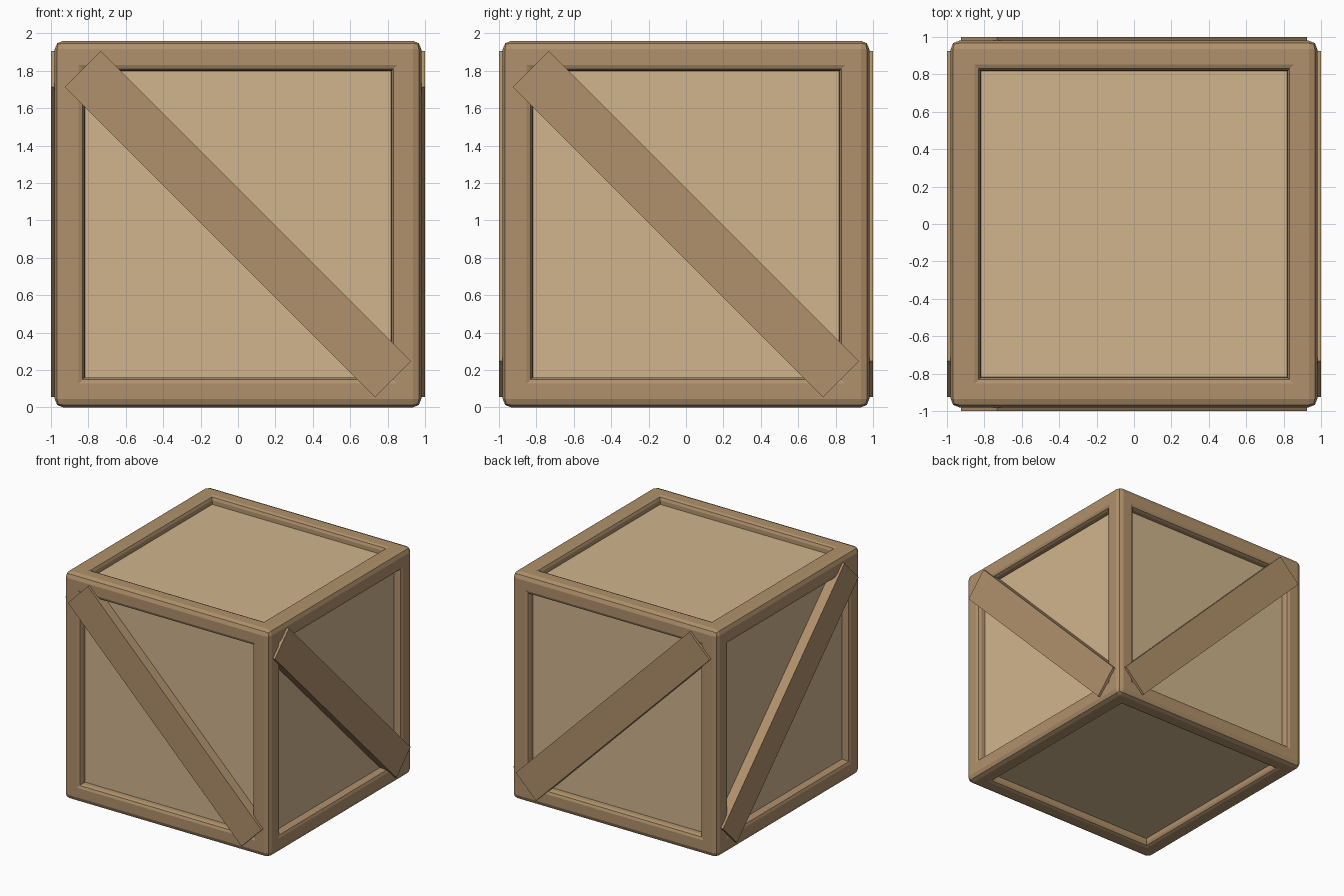
import bpy
import bmesh
from math import radians
from mathutils import Matrix, Vector

default = bpy.data.objects.get("Cube")
if default:
    bpy.data.objects.remove(default, do_unlink=True)

HALF = 0.98        # half size of the crate body
OPENING = 0.775    # half size of each recessed panel
RECESS = 0.065     # depth of the panels
REACH = 1.0        # outer face of the braces


def make_material(name, color):
    mat = bpy.data.materials.new(name)
    mat.use_nodes = True
    mat.diffuse_color = color
    mat.node_tree.nodes["Principled BSDF"].inputs["Base Color"].default_value = color
    return mat


def make_object(name, bm, materials):
    mesh = bpy.data.meshes.new(name)
    bm.to_mesh(mesh)
    bm.free()
    for mat in materials:
        mesh.materials.append(mat)
    obj = bpy.data.objects.new(name, mesh)
    obj.location.z = HALF
    bpy.context.collection.objects.link(obj)
    return obj


frame_wood = make_material("frame wood", (0.434, 0.283, 0.150, 1))
panel_wood = make_material("panel wood", (0.631, 0.462, 0.270, 1))

# Crate body: rounded cube with a recessed panel on every side
bm = bmesh.new()
bmesh.ops.create_cube(bm, size=2 * HALF)
bmesh.ops.bevel(bm, geom=bm.edges[:], offset=0.045, segments=2,
                profile=0.5, affect='EDGES')
sides = [f for f in bm.faces if f.calc_area() > 1]
bmesh.ops.inset_individual(bm, faces=sides, thickness=HALF - 0.045 - OPENING)
rims = [e for f in sides for e in f.edges]
bmesh.ops.inset_individual(bm, faces=sides, thickness=0.004, depth=-RECESS)
for f in sides:
    f.material_index = 1

# Soften the rim of every opening
bmesh.ops.bevel(bm, geom=rims, offset=0.03, segments=2,
                profile=0.5, affect='EDGES', material=0)
bmesh.ops.recalc_face_normals(bm, faces=bm.faces[:])
make_object("crate_body", bm, [frame_wood, panel_wood])


# Diagonal braces on the four upright sides
def make_brace(name, turn, tilt):
    inner = HALF - RECESS
    bm = bmesh.new()
    bmesh.ops.create_cube(bm, size=1)
    bmesh.ops.scale(bm, verts=bm.verts, vec=Vector((2.345, REACH - inner, 0.272)))
    place = (Matrix.Rotation(radians(turn), 4, 'Z')
             @ Matrix.Translation((0, -(REACH + inner) / 2, 0))
             @ Matrix.Rotation(radians(tilt), 4, 'Y'))
    bmesh.ops.transform(bm, matrix=place, verts=bm.verts)
    make_object(name, bm, [frame_wood])


for name, turn, tilt in (("front_brace", 0, 45), ("left_brace", 90, 45),
                         ("back_brace", 180, -45), ("right_brace", 270, -45)):
    make_brace(name, turn, tilt)
